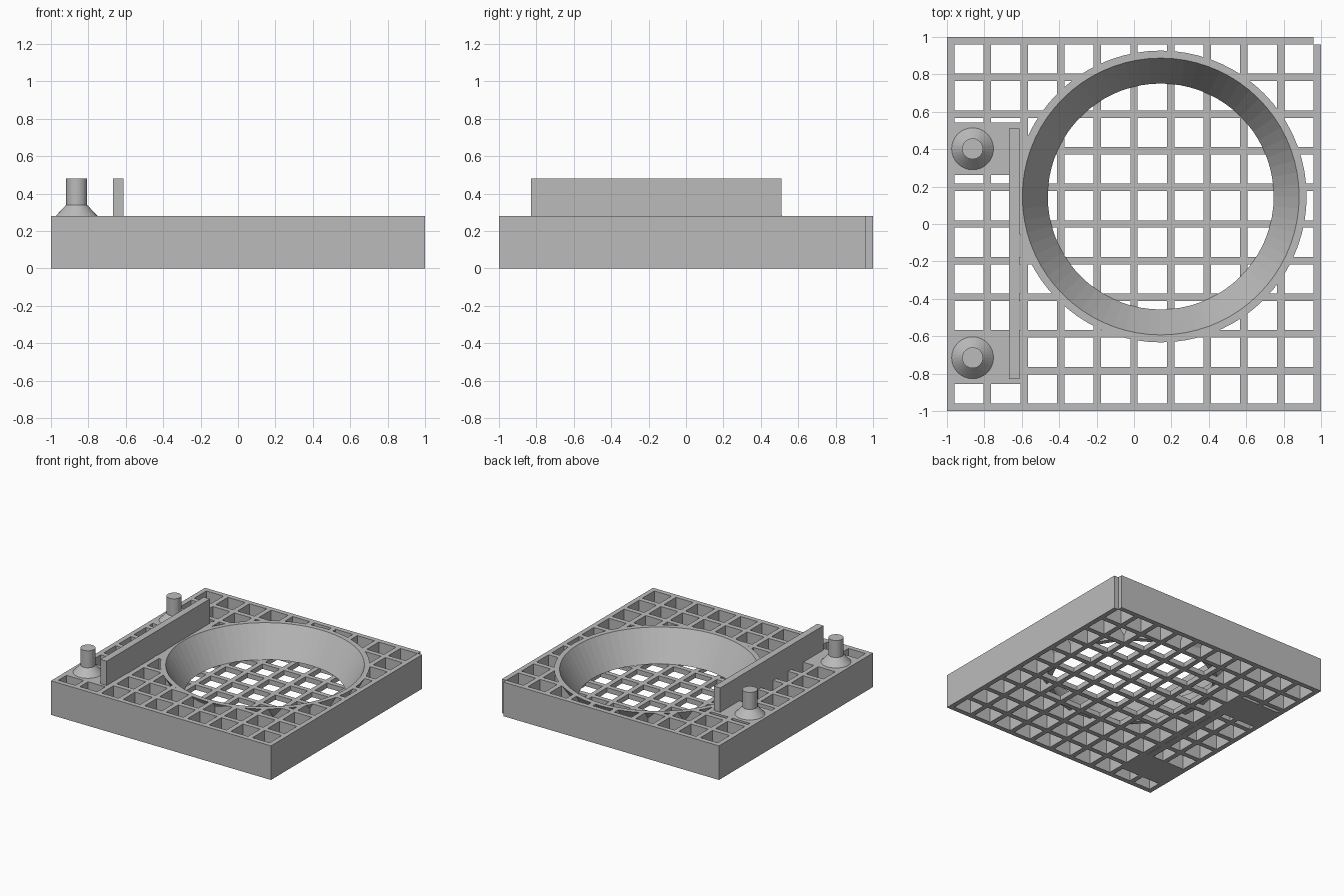
import bpy, bmesh, math
from mathutils import Matrix, Vector

cube = bpy.data.objects.get("Cube")
if cube:
    bpy.data.objects.remove(cube, do_unlink=True)

grey = bpy.data.materials.new("plain grey")
grey.use_nodes = True
COLOUR = (0.5, 0.5, 0.5, 1)
grey.diffuse_color = COLOUR
grey.node_tree.nodes["Principled BSDF"].inputs["Base Color"].default_value = COLOUR

HEIGHT, BAR, FLOOR = 0.28, 0.04, 0.04
CELLS = 10
PITCH = (2 - BAR) / CELLS
DISH = (0.143, 0.147)


def add_box(bm, lo, hi):
    lo, hi = Vector(lo), Vector(hi)
    size = hi - lo
    matrix = Matrix.Translation((lo + hi) / 2) @ Matrix.Diagonal((*size, 1))
    bmesh.ops.create_cube(bm, size=1, matrix=matrix)


def finish(bm, name):
    bmesh.ops.recalc_face_normals(bm, faces=bm.faces)
    mesh = bpy.data.meshes.new(name)
    bm.to_mesh(mesh)
    bm.free()
    mesh.materials.append(grey)
    obj = bpy.data.objects.new(name, mesh)
    bpy.context.collection.objects.link(obj)
    return obj


def box(name, lo, hi):
    bm = bmesh.new()
    add_box(bm, lo, hi)
    return finish(bm, name)


def turned(name, profile, centre, steps, closed=False):
    """Revolve (radius, height) points about an upright axis."""
    bm = bmesh.new()
    rings = []
    for r, z in profile:
        angles = [2 * math.pi * i / steps for i in range(steps)]
        rings.append([bm.verts.new((centre[0] + r * math.cos(a),
                                    centre[1] + r * math.sin(a), z)) for a in angles])
    pairs = list(zip(rings, rings[1:]))
    if closed:
        pairs.append((rings[-1], rings[0]))
    else:
        bm.faces.new(rings[0])
        bm.faces.new(rings[-1])
    for a, b in pairs:
        for i in range(steps):
            j = (i + 1) % steps
            bm.faces.new((a[i], a[j], b[j], b[i]))
    return finish(bm, name)


def cut(obj, cutter):
    mod = obj.modifiers.new("cut", "BOOLEAN")
    mod.operation = "DIFFERENCE"
    mod.solver = "EXACT"
    mod.object = cutter
    bpy.context.view_layer.objects.active = obj
    bpy.ops.object.modifier_apply(modifier=mod.name)
    bpy.data.objects.remove(cutter, do_unlink=True)


# Lattice base: a slab with square holes and one notched corner
lattice = box("lattice_base", (-1, -1, 0), (1, 1, HEIGHT))
bm = bmesh.new()
for i in range(CELLS):
    for j in range(CELLS):
        x, y = -1 + BAR + i * PITCH, -1 + BAR + j * PITCH
        add_box(bm, (x, y, -0.1), (x + PITCH - BAR, y + PITCH - BAR, HEIGHT + 0.1))
cut(lattice, finish(bm, "cell_cutter"))
# The notch stops just short of the inner corner so the bars stay joined
edge = 1 - BAR + 0.001
cut(lattice, box("notch_cutter", (edge, edge, -0.1), (1.1, 1.1, HEIGHT + 0.1)))

# Clear the space inside the dish, leaving a thin lattice floor
cut(lattice, turned("dish_cutter", [(0.624, FLOOR), (0.828, 0.4)], DISH, 72))

# Sloped dish wall
turned("dish_wall", [(0.604, FLOOR), (0.74, HEIGHT), (0.78, HEIGHT), (0.644, FLOOR)],
       DISH, 72, closed=True)

# Upright divider beside the dish
box("divider_wall", (-0.668, -0.83, 0), (-0.612, 0.51, 0.48))

# Two pegs with flared feet on solid pads
for side, y in (("front", -0.715), ("back", 0.402)):
    box(side + "_peg_pad", (-0.98, y - 0.14, 0), (-0.605, y + 0.14, HEIGHT))
    turned(side + "_peg", [(0.112, HEIGHT), (0.056, 0.34), (0.056, 0.48)],
           (-0.863, y), 32)
